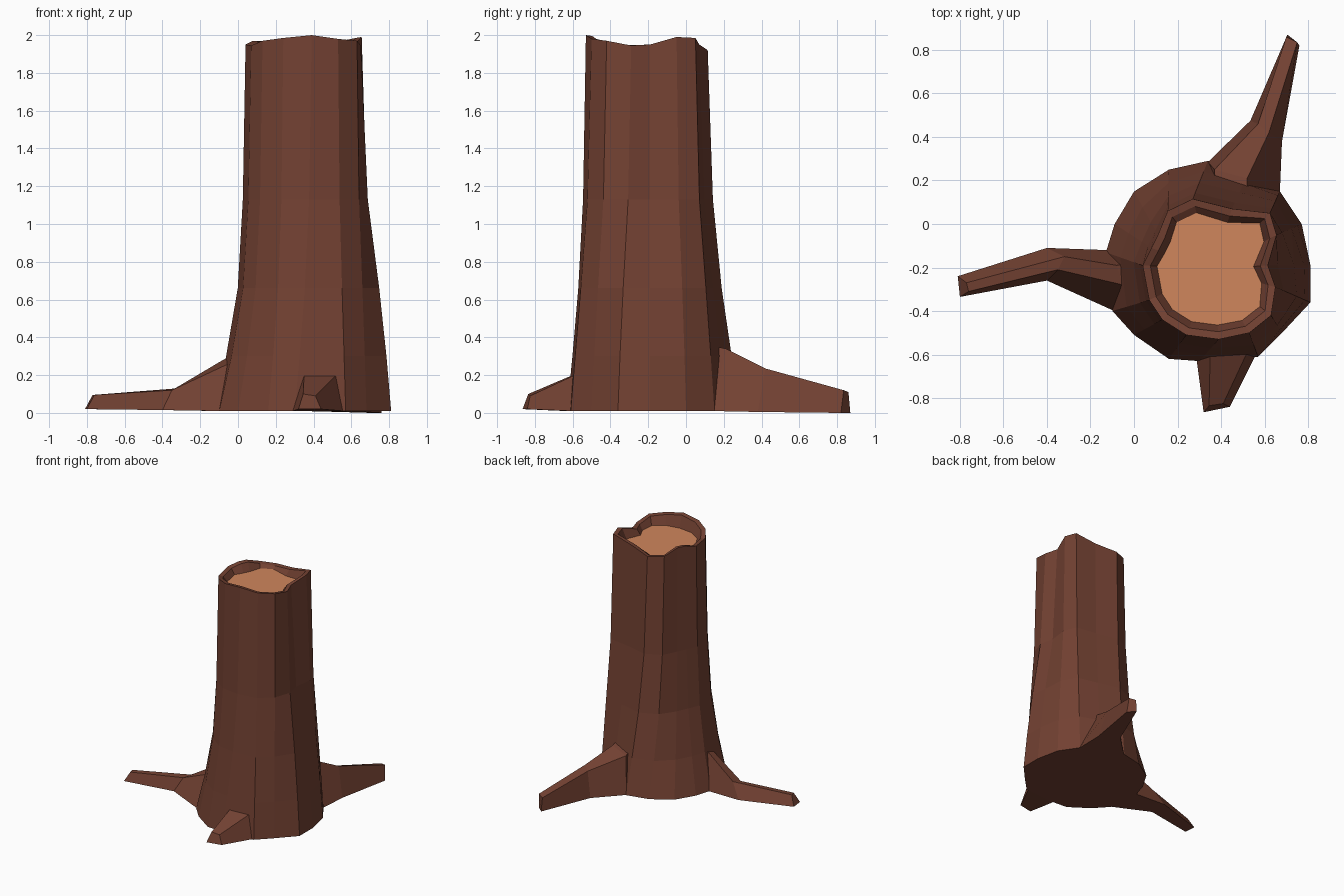
import bpy
import math
from mathutils import Vector

if "Cube" in bpy.data.objects:
    bpy.data.objects.remove(bpy.data.objects["Cube"])


def material(name, rgb):
    mat = bpy.data.materials.new(name)
    mat.diffuse_color = (*rgb, 1)
    mat.use_nodes = True
    mat.node_tree.nodes["Principled BSDF"].inputs["Base Color"].default_value = mat.diffuse_color
    return mat


bark = material("bark", (0.17, 0.053, 0.032))
wood = material("cut_wood", (0.63, 0.24, 0.107))


def loft(name, rings, mats, cap_mat=0):
    """Skin closed rings of equal length and cap both ends."""
    n = len(rings[0])
    verts = [v for ring in rings for v in ring]
    faces = [(r * n + i, r * n + (i + 1) % n, (r + 1) * n + (i + 1) % n, (r + 1) * n + i)
             for r in range(len(rings) - 1) for i in range(n)]
    faces.append(tuple(reversed(range(n))))
    faces.append(tuple(range(len(verts) - n, len(verts))))
    mesh = bpy.data.meshes.new(name)
    mesh.from_pydata(verts, [], faces)
    for m in mats:
        mesh.materials.append(m)
    mesh.polygons[len(faces) - 1].material_index = cap_mat
    obj = bpy.data.objects.new(name, mesh)
    bpy.context.collection.objects.link(obj)
    return obj


# Trunk outlines: flared foot and jagged broken rim, counter-clockwise
foot = [(.81, -.19), (.77, 0), (.67, .15), (.52, .22), (.34, .29), (.16, .25),
        (0, .15), (-.09, 0), (-.13, -.13), (-.10, -.40), (0, -.51), (.16, -.62),
        (.30, -.63), (.57, -.61), (.68, -.50), (.81, -.36)]
rim = [(.615, -.19, 1.95), (.655, -.05, 1.99), (.625, .05, 1.985), (.45, .07, 1.95),
       (.27, .115, 1.92), (.155, .06, 1.93), (.11, -.05, 1.97), (.08, -.11, 1.97),
       (.04, -.19, 1.95), (.07, -.35, 1.945), (.13, -.44, 1.97), (.24, -.51, 1.985),
       (.39, -.53, 2.0), (.53, -.50, 1.98), (.63, -.42, 1.97), (.65, -.29, 1.945)]
centre = Vector((.36, -.21))


def trunk_ring(z, taper):
    ring = []
    for b, t in zip(foot, rim):
        b, t = Vector(b), Vector(t[:2])
        d = (b - centre).normalized()
        f = taper - 0.19 * d.x * math.sin(math.pi * min(z / 1.3, 1))
        p = b.lerp(t, f)
        ring.append((p.x, p.y, z))
    return ring


def inset_rim(dist, z=None):
    ring = []
    for x, y, h in rim:
        p = Vector((x, y))
        p -= (p - centre).normalized() * dist
        ring.append((p.x, p.y, h - 0.005 if z is None else z))
    return ring


# Hollow-topped trunk with the cut wood face as its upper cap
loft("trunk", [trunk_ring(.01, 0), trunk_ring(.3, .27), trunk_ring(.66, .57),
               trunk_ring(1.13, .84), rim, inset_rim(.035), inset_rim(.066, 1.9)],
     [bark, wood], 1)


# Roots: each section is left foot, right foot, right ridge, left ridge
def root(name, sections):
    loft(name, sections, [bark])


root("left_root", [
    [(-.81, -.24, .02), (-.80, -.335, .02), (-.76, -.31, .095), (-.77, -.27, .095)],
    [(-.40, -.11, .015), (-.40, -.26, .015), (-.35, -.21, .12), (-.32, -.15, .13)],
    [(-.12, -.12, .01), (-.09, -.40, .01), (-.05, -.28, .26), (-.08, -.19, .28)],
    [(.10, -.10, .01), (.10, -.40, .01), (.10, -.28, .36), (.10, -.16, .36)]])
root("back_root", [
    [(.76, .82, 0), (.705, .87, 0), (.70, .86, .11), (.75, .835, .12)],
    [(.68, .38, .005), (.535, .475, .005), (.57, .46, .21), (.62, .42, .235)],
    [(.67, .14, .01), (.34, .285, .01), (.37, .25, .31), (.52, .21, .34)],
    [(.62, -.05, .01), (.34, .05, .01), (.38, .05, .38), (.52, .02, .38)]])
root("front_root", [
    [(.32, -.865, .02), (.44, -.84, .02), (.41, -.825, .09), (.345, -.835, .10)],
    [(.29, -.64, .01), (.56, -.60, .01), (.52, -.59, .2), (.35, -.60, .2)],
    [(.30, -.45, .01), (.55, -.45, .01), (.52, -.45, .24), (.35, -.45, .24)]])
